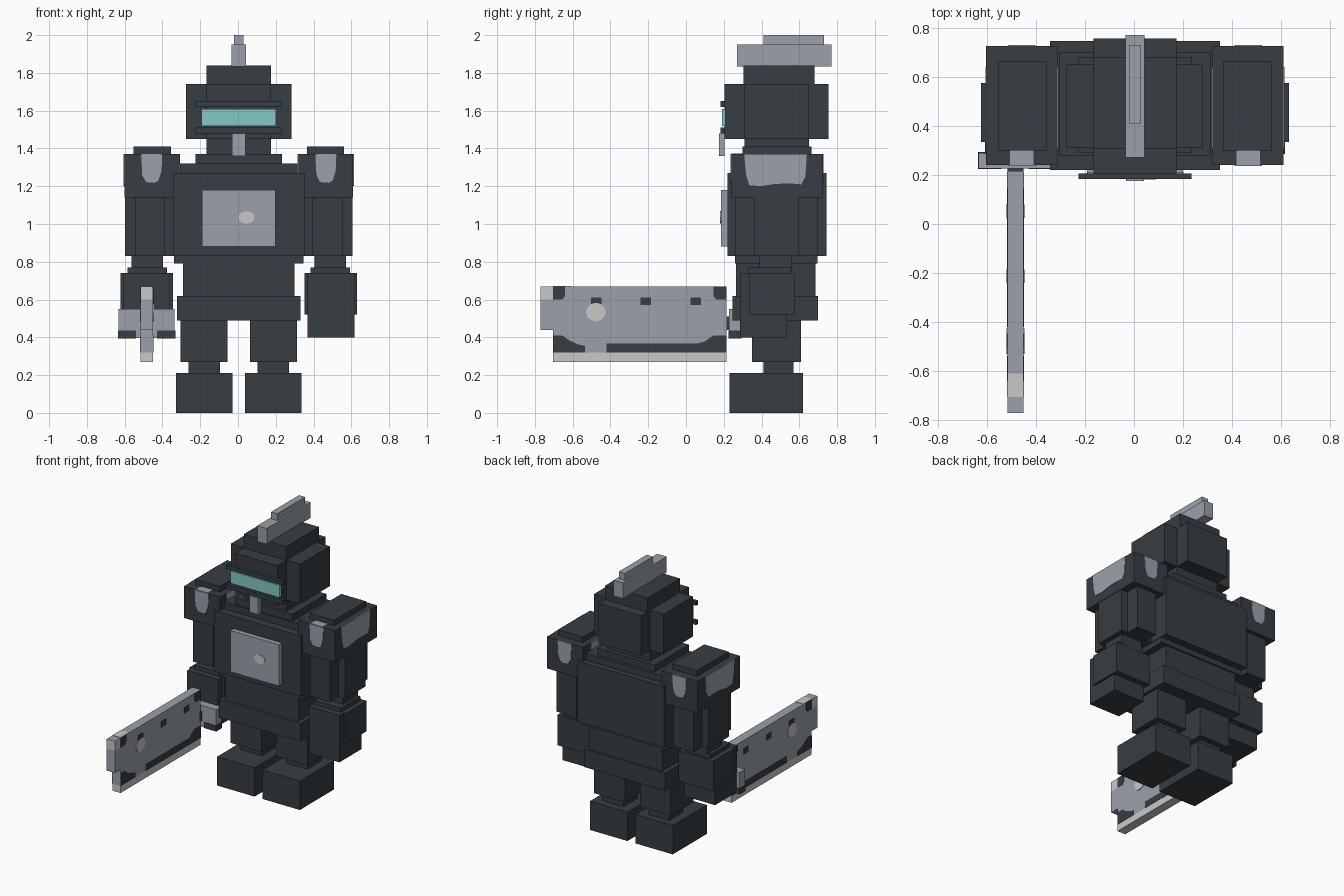
import bpy
import bmesh
import math
from mathutils import Vector

if "Cube" in bpy.data.objects:
    bpy.data.objects.remove(bpy.data.objects["Cube"])


def material(name, rgb):
    m = bpy.data.materials.new(name)
    m.use_nodes = True
    m.diffuse_color = (*rgb, 1)
    m.node_tree.nodes["Principled BSDF"].inputs["Base Color"].default_value = (*rgb, 1)
    return m


dark = material("dark steel", (0.038, 0.047, 0.056))
gray = material("blue gray", (0.328, 0.352, 0.41))
light = material("pale metal", (0.578, 0.584, 0.578))
teal = material("visor teal", (0.235, 0.578, 0.565))

CX = 0.004  # body centre line


def finish(bm, name, mat):
    bmesh.ops.recalc_face_normals(bm, faces=bm.faces)
    mesh = bpy.data.meshes.new(name)
    bm.to_mesh(mesh)
    bm.free()
    mesh.materials.append(mat)
    ob = bpy.data.objects.new(name, mesh)
    bpy.context.scene.collection.objects.link(ob)
    return ob


def box(name, x, y, z, mat=dark):
    """Block spanning the given (low, high) ranges."""
    bm = bmesh.new()
    bmesh.ops.create_cube(bm, size=1)
    for v in bm.verts:
        v.co = Vector([(a + b) / 2 + c * (b - a) for (a, b), c in zip((x, y, z), v.co)])
    return finish(bm, name, mat)


def mid(name, half, y, z, mat=dark):
    """Block centred on the body."""
    return box(name, (CX - half, CX + half), y, z, mat)


def pair(name, x, y, z, mat=dark):
    """Matching left and right blocks."""
    for side, s in (("left", 1), ("right", -1)):
        box(f"{side}_{name}", sorted((CX + s * x[0], CX + s * x[1])), y, z, mat)


def plate(name, axis, low, high, points, mat):
    """Outline extruded between low and high along x (0) or y (1)."""
    bm = bmesh.new()
    place = lambda d, p: (d, p[0], p[1]) if axis == 0 else (p[0], d, p[1])
    face = bm.faces.new([bm.verts.new(place(low, p)) for p in points])
    grown = bmesh.ops.extrude_face_region(bm, geom=[face])["geom"]
    shift = Vector(place(high - low, (0, 0)))
    for v in grown:
        if isinstance(v, bmesh.types.BMVert):
            v.co += shift
    return finish(bm, name, mat)


def ellipse(u, v, ru, rv, n=12):
    angles = [math.tau * i / n for i in range(n)]
    return [(u + ru * math.cos(a), v + rv * math.sin(a)) for a in angles]


# Legs and feet
pair("foot", (0.032, 0.332), (0.23, 0.62), (0, 0.21))
pair("ankle", (0.1, 0.267), (0.41, 0.57), (0.21, 0.27))
pair("leg", (0.06, 0.308), (0.35, 0.61), (0.27, 0.49))

# Body
mid("pelvis", 0.327, (0.245, 0.70), (0.49, 0.62))
mid("abdomen", 0.295, (0.265, 0.685), (0.62, 0.79))
mid("waist_band", 0.343, (0.26, 0.695), (0.79, 0.83))
mid("torso", 0.347, (0.22, 0.745), (0.83, 1.27))
mid("upper_chest", 0.31, (0.28, 0.70), (1.27, 1.32))
mid("collar", 0.23, (0.29, 0.68), (1.32, 1.37))
mid("neck", 0.17, (0.31, 0.65), (1.37, 1.45))
mid("chest_plate", 0.195, (0.185, 0.22), (0.88, 1.18), gray)
plate("chest_spot", 1, 0.181, 0.186, ellipse(0.045, 1.035, 0.043, 0.033), light)

# Head
mid("face_block", 0.17, (0.205, 0.755), (1.45, 1.74))
mid("head_sides", 0.278, (0.31, 0.65), (1.45, 1.74))
mid("crown", 0.17, (0.305, 0.68), (1.74, 1.84))
mid("visor", 0.197, (0.19, 0.21), (1.52, 1.61), teal)
mid("brow_bar", 0.23, (0.183, 0.206), (1.62, 1.65))
mid("cheek_bar", 0.23, (0.183, 0.206), (1.48, 1.51))
mid("chin_guard", 0.036, (0.175, 0.205), (1.36, 1.48), gray)
mid("crest", 0.038, (0.27, 0.77), (1.835, 1.95), gray)
mid("crest_top", 0.025, (0.41, 0.73), (1.95, 2.0), gray)

# Arms
pair("shoulder", (0.315, 0.606), (0.24, 0.725), (1.14, 1.37))
pair("shoulder_cap", (0.36, 0.557), (0.30, 0.665), (1.37, 1.41))
pair("upper_arm", (0.345, 0.603), (0.36, 0.595), (0.83, 1.14))
pair("upper_arm_core", (0.39, 0.55), (0.262, 0.695), (0.83, 1.14))
pair("elbow", (0.40, 0.567), (0.39, 0.56), (0.74, 0.83))
pair("forearm", (0.365, 0.612), (0.285, 0.535), (0.40, 0.74))
pair("forearm_pad", (0.347, 0.627), (0.335, 0.575), (0.52, 0.74))
pair("wrist_cap", (0.38, 0.59), (0.33, 0.555), (0.74, 0.77))

# Worn patches on the shoulders
narrow = [(-0.056, 1.37), (0.056, 1.37), (0.052, 1.28), (0.036, 1.23),
          (0.015, 1.218), (-0.03, 1.222), (-0.05, 1.26)]
wide = [(0.308, 1.37), (0.64, 1.37), (0.632, 1.25), (0.61, 1.21), (0.55, 1.215),
        (0.47, 1.212), (0.4, 1.2), (0.335, 1.205), (0.318, 1.26)]
for side, s in (("left", 1), ("right", -1)):
    x = CX + s * 0.461
    patch = [(x + u, v) for u, v in narrow]
    plate(f"{side}_front_patch", 1, 0.236, 0.241, patch, gray)
    plate(f"{side}_back_patch", 1, 0.724, 0.729, patch, gray)
    box(f"{side}_top_patch", (x - 0.048, x + 0.048), (0.24, 0.30), (1.368, 1.373), gray)
    for where, d in (("outer", 0.606), ("inner", 0.315)):
        c = CX + s * d
        plate(f"{side}_{where}_patch", 0, c - 0.003, c + 0.003, wide, gray)

# Sword: body, tip and cutting edge
X = (-0.516, -0.45)
OVER = (X[0] - 0.004, X[1] + 0.004)
box("blade", X, (-0.705, 0.215), (0.32, 0.67), gray)
box("blade_edge", X, (-0.705, 0.215), (0.27, 0.32), light)
box("blade_tip", X, (-0.77, -0.705), (0.44, 0.60), gray)
tip = box("blade_tip_top", X, (-0.77, -0.705), (0.60, 0.67), light)
tip.data.materials.append(gray)
for f in tip.data.polygons:
    f.material_index = int(f.normal.z > 0.5)
box("blade_top_patch", X, (-0.705, -0.61), (0.668, 0.673), light)

# Dark blade markings, showing on both sides
for i, y in enumerate((-0.475, -0.213, 0.052)):
    box(f"blade_notch_{i + 1}", OVER, (y - 0.028, y + 0.028), (0.57, 0.612))
rear = [(0.145, 0.669), (0.145, 0.62), (0.16, 0.60), (0.214, 0.60), (0.214, 0.669)]
front = [(-0.704, 0.669), (-0.704, 0.60), (-0.655, 0.60), (-0.64, 0.62), (-0.64, 0.669)]
low_front = [(-0.704, 0.32), (-0.535, 0.32), (-0.535, 0.355), (-0.57, 0.362),
             (-0.62, 0.385), (-0.655, 0.41), (-0.704, 0.41)]
low_rear = [(-0.42, 0.32), (0.214, 0.32), (0.214, 0.41), (0.145, 0.41),
            (0.1, 0.378), (0.06, 0.368), (-0.42, 0.368)]
for name, pts in (("rear_corner", rear), ("front_corner", front),
                  ("low_front", low_front), ("low_rear", low_rear)):
    plate(f"blade_{name}_mark", 0, X[0] - 0.002, X[1] + 0.002, pts, dark)
plate("blade_spot", 0, *OVER, ellipse(-0.477, 0.533, 0.052, 0.05), light)

# Sword guard and grip
box("sword_guard", (-0.633, -0.335), (0.227, 0.29), (0.396, 0.55), gray)
box("sword_grip", X, (0.2, 0.5), (0.44, 0.51), dark)
for name, x in (("outer", (-0.636, -0.54)), ("inner", (-0.43, -0.332))):
    box(f"guard_{name}_mark", x, (0.224, 0.293), (0.393, 0.435))
